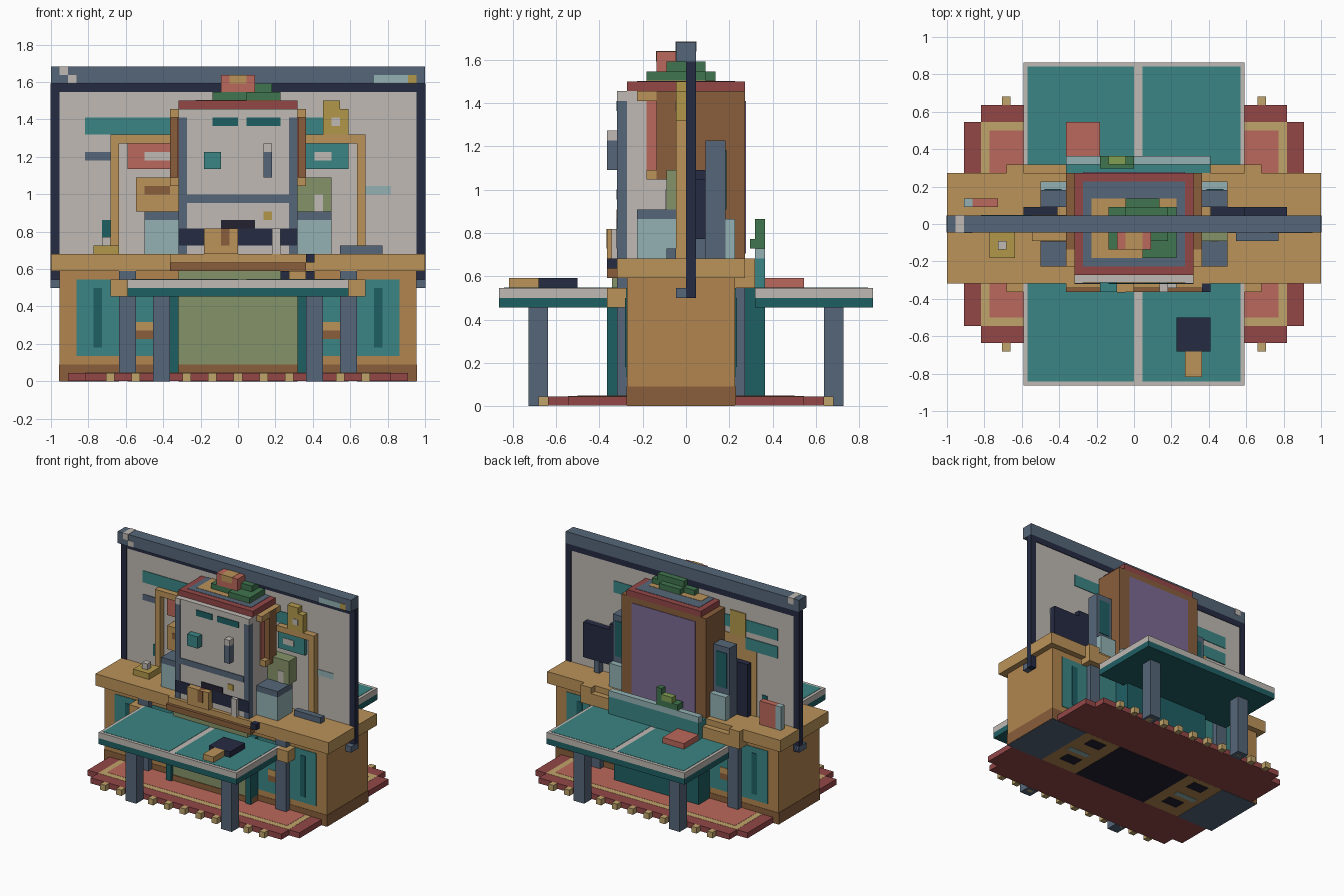
import bpy, bmesh

if "Cube" in bpy.data.objects:
    bpy.data.objects.remove(bpy.data.objects["Cube"])

U = 1 / 22          # one block of the grid the model is built on
E = 0.08            # thin inlay thickness in blocks
COL = dict(
    white=(190, 184, 178), navy=(42, 47, 68), steel=(86, 102, 120), tan=(186, 146, 90),
    wood=(176, 132, 80), brown=(136, 94, 62), gold=(176, 150, 76), teal=(62, 132, 132),
    dteal=(36, 96, 100), ice=(146, 176, 178), olive=(132, 146, 104), red=(146, 72, 72),
    salmon=(186, 104, 92), green=(66, 116, 80), lime=(128, 158, 84), purple=(124, 106, 146),
    dark=(40, 38, 52), straw=(190, 162, 106))
mats = {}


def mat(c):
    if c not in mats:
        m = bpy.data.materials.new(c + "_paint")
        m.diffuse_color = [(v / 255) ** 2.2 for v in COL[c]] + [1]
        m.use_nodes = True
        m.node_tree.nodes["Principled BSDF"].inputs["Base Color"].default_value = m.diffuse_color
        mats[c] = m
    return mats[c]


def box(name, c, x, y, z, mx=False, my=False):
    """One object of one box; mx / my add mirrored copies across x / y."""
    bm = bmesh.new()
    for sx in ((1, -1) if mx else (1,)):
        for sy in ((1, -1) if my else (1,)):
            vs = bmesh.ops.create_cube(bm, size=1)["verts"]
            for v in vs:
                v.co = (sx * (sum(x) / 2 + v.co.x * (x[1] - x[0])) * U,
                        sy * (sum(y) / 2 + v.co.y * (y[1] - y[0])) * U,
                        (sum(z) / 2 + v.co.z * (z[1] - z[0])) * U)
    me = bpy.data.meshes.new(name)
    bm.to_mesh(me)
    bm.free()
    me.materials.append(mat(c))
    ob = bpy.data.objects.new(name, me)
    bpy.context.collection.objects.link(ob)
    return ob


def front(name, c, x, z, y=-7, t=E, mx=False):
    """Inlay plate on a surface facing the front at depth y."""
    box(name, c, x, (y - t, y + .02), z, mx)


# carpet
box("carpet_wide", "red", (-20, 20), (-12, 12), (.05, 1))
box("carpet_long", "red", (-18, 18), (-14, 14), (.05, 1))
box("carpet_border", "straw", (-18, 18), (-12, 12), (.9, 1.03))
box("carpet_field", "salmon", (-17, 17), (-11, 11), (.9, 1.06))
for i in range(-5, 6):
    box("carpet_fringe", "straw", (i * 3 - .5, i * 3 + .5), (14, 15), (0, 1), my=True)
box("underside_centre", "dark", (-7, 7), (-6, 5), (0, .06))
box("underside_end", "steel", (14, 21), (-6, 5), (-.0, .04), mx=True)
box("underside_strip", "ice", (9, 13), (-1, 0), (0, .05), mx=True)
box("underside_slot", "dark", (9, 12), (2, 4), (0, .05), mx=True, my=True)

# desk body, plinth and counter
box("desk_body", "wood", (-21, 21), (-6, 5), (.04, 13))
box("desk_plinth", "brown", (-21.06, 21.06), (-6.06, 5.06), (.05, 2))
box("counter", "tan", (-22, 22), (-7, 6), (13, 15))
box("counter_bracket", "tan", (13, 15), (-8, -6), (10, 12), mx=True)
box("counter_bracket_back", "tan", (13, 15), (5, 7), (12, 15), mx=True)
box("counter_back_ledge", "tan", (-14, 14), (5, 7), (12, 14))
for y0, s in ((-6, -1), (5, 1)):
    y = sorted((y0 - s * .02, y0 + s * .1))
    box("desk_panel", "teal", (8, 19), y, (3, 12), mx=True)
    y = sorted((y0, y0 + s * .18))
    box("panel_groove", "dteal", (16, 17), y, (4, 11), mx=True)
    box("panel_rail", "tan", (10, 12), y, (6, 7), mx=True)
    box("panel_rail_low", "brown", (10, 12), y, (5, 6), mx=True)
    y = sorted((y0, y0 + s))
    box("desk_post", "steel", (12, 14), y, (1, 13), mx=True)

# centre pedestal front and back
box("pedestal_front", "olive", (-7, 7), (-7.5, -6), (2, 13))
box("pedestal_edge", "dteal", (7, 8), (-8, -6), (1, 12), mx=True)
box("pedestal_foot", "brown", (-8, 8), (-7.6, -6), (.05, 2))
box("pedestal_back", "dteal", (-8, 8), (5, 8), (1, 12))
box("front_shelf", "brown", (-8, 8), (-8, -7), (13, 14))
box("front_shelf_lip", "tan", (-8, 8), (-7.5, -6.9), (14, 15))
box("shelf_latch", "navy", (8, 9), (-8, -7), (14, 15))
box("back_guard", "ice", (-8, 9), (7, 8), (15, 16))
box("back_guard_body", "teal", (-8, 9), (6, 8), (12, 15))
box("back_plant", "green", (-4, 0), (6.5, 8), (16, 17))
box("back_plant_top", "lime", (-3, -1), (7, 8), (17, 18))
box("back_plant_leaf", "green", (-1, 0), (7, 8), (17, 19))

# wing tables, front and back
box("table_slab", "dteal", (-13, 13), (7, 19), (10, 11), my=True)
box("table_rim", "white", (-13, 13), (7, 19), (11, 12), my=True)
box("table_top_left", "teal", (-12.5, 0), (7, 18.5), (11.5, 12.05), my=True)
box("table_top_right", "teal", (1, 12.5), (7, 18.5), (11.5, 12.05), my=True)
box("table_leg", "steel", (8, 10), (14, 16), (0, 10), mx=True, my=True)
box("table_tablet", "navy", (5, 9), (-15, -11), (12, 13))
box("table_tablet_handle", "tan", (6, 8), (-18, -15), (12, 13))
box("table_book", "salmon", (-8, -4), (8, 12), (12, 13))

# screen: beam, posts, panel
box("screen_beam", "steel", (-22, 22), (-1, 1), (35, 37))
box("screen_header", "navy", (-21, 21), (0, 1), (34, 35))
box("screen_post", "navy", (21, 22.05), (0, 1), (11, 35), mx=True)
box("screen_foot", "steel", (21, 22.05), (-1, 1), (11, 12), mx=True)
box("screen_panel", "white", (-21, 21), (.1, .9), (15, 34))
box("beam_light_high", "white", (-21, -20), (-1.06, 1.06), (36, 37.04))
box("beam_light_low", "white", (-20, -19), (-1.06, 0), (35, 36))
box("beam_gauge", "ice", (16, 20), (-1.06, 0), (35, 36))
box("beam_gauge_end", "gold", (20, 21), (-1.06, 0), (35, 36))

# pictures on the screen, seen on both faces
thru = (0, 1)
box("screen_stripe", "teal", (7, 18), thru, (29, 31)).scale.x = -1
box("screen_stripe_right", "teal", (7, 13), thru, (29, 31))
box("screen_dash_left", "steel", (-18, -15), thru, (26, 27))
box("screen_dash_right", "ice", (15, 18), thru, (22, 23))
box("screen_mark", "dteal", (-16, -15), thru, (17, 19))
box("screen_stripe_back", "teal", (-18, -12), (.5, 1.05), (26, 28))
box("arch_back", "tan", (-14, -8), (.5, 1.04), (15, 28))
box("arch_back_tip", "gold", (-12, -9), (.5, 1.06), (28, 32))
box("arch_post", "tan", (14, 15), (-1, 0.1), (15, 29), mx=True)
box("arch_top", "tan", (8, 15), (-1, 0.1), (28, 29), mx=True)
box("arch_finial", "gold", (10, 13), (-1, 0.1), (29, 32))
box("arch_finial_top", "gold", (10, 12), (-1, 0.1), (32, 33))
box("arch_finial_gem", "white", (11, 12), (-1.08, 0), (30, 31))
box("sign_bars", "salmon", (-13, -8), (-.6, .1), (25, 28))
box("sign_gap", "white", (-11, -8), (-.7, 0), (26, 27))
box("sign_teal", "teal", (8, 13), (-.6, .1), (25, 28))
box("sign_teal_gap", "white", (9, 11), (-.7, 0), (26, 27))
box("shelf_crate", "tan", (-12, -7), (-2, 0), (20, 24))
box("shelf_crate_label", "brown", (-11, -8), (-2.08, 0), (22, 23))
box("shelf_box", "olive", (7, 11), (-2, 0), (20, 24))
box("shelf_box_label", "white", (9, 10), (-2.08, 0), (20, 22))

# main cabinet
box("cabinet_core", "white", (-7, 7), (-6, 1), (15, 32))
box("cabinet_face", "white", (-6, 6), (-6.9, -5.5), (15, 32))
box("cabinet_pillar", "steel", (6, 7), (-7, -5), (15, 31), mx=True)
box("pillar_cap", "white", (6, 7), (-7, -5), (31, 32), mx=True)
box("cabinet_rear", "brown", (-8, 8), (.5, 6), (14, 32))
box("cabinet_back_panel", "purple", (-6, 6), (5.9, 6.1), (15.5, 31))
box("side_bracket_post", "brown", (7, 8), (-3, -1), (23, 32), mx=True)
box("side_bracket_arm", "tan", (7, 8), (-5, 0), (31, 32), mx=True)
box("side_bracket_low", "tan", (7, 8), (-4, 0), (23, 24), mx=True)
box("side_stripe", "salmon", (6.9, 7.1), (-4, -2), (24, 32), mx=True)
box("roof", "red", (-7, 7), (-6, 6), (32, 33))
box("roof_inset", "steel", (-6, 6), (-5, 5), (32.5, 33.05))
box("roof_deck", "tan", (-5, 5), (-4, 3), (32.5, 33.1))

# cabinet face details
for n, c, x, z in (("slot_left", "dteal", (-3, 0), (30, 31)), ("slot_right", "dteal", (1, 5), (30, 31)),
                   ("face_band", "steel", (-6, 6), (21, 22)), ("hatch_lintel", "dark", (-2, 2), (18, 19)),
                   ("hatch_strip", "navy", (-7, 7), (16, 18)), ("hatch_light", "white", (4, 5), (15, 18)),
                   ("face_button", "gold", (3, 4), (19, 20))):
    front(n, c, x, z, y=-6.95, t=.1 if n != "hatch_light" else .6)
box("face_lamp", "teal", (-4, -2), (-8, -6.9), (25, 27))
box("face_handle", "steel", (3, 4), (-8, -6.9), (24, 27))
box("handle_tip", "white", (3, 4), (-8, -6.9), (27, 28))
box("ticket_box", "tan", (-4, 0), (-8, -6.9), (15, 18))
box("ticket_slot", "brown", (-2, -1), (-8.08, -7), (16, 18))

# rooftop plant and pot
box("roof_leaf_base", "green", (-3, 5), (-3, 2), (33, 34))
box("roof_leaf_tip", "green", (-1, 3), (2, 3), (33, 34))
box("roof_leaf_low", "green", (1, 5), (-4, -3), (33, 34))
box("roof_leaf_mid", "green", (-1, 4), (-2, 2), (34, 35))
box("roof_leaf_light", "lime", (-1, 2), (0, 1), (35, 35.1))
box("roof_pot", "salmon", (-2, 2), (-3, -1), (34, 36))
box("roof_pot_lid", "tan", (-1, 1), (-3.06, -1), (35, 36.05))

# tanks and towers at both sides
box("tank", "ice", (7, 11), (-5, -1), (15, 19), mx=True)
box("tank_lid", "steel", (7, 11), (-5, -1), (19, 20), mx=True)
box("rear_tank", "ice", (8, 11), (4, 5), (15, 19), mx=True)
box("tower", "steel", (8, 11), (2, 4), (15, 27), mx=True)
box("tower_back", "navy", (9, 13), (1, 2), (15, 24), mx=True)
box("tower_screen", "dteal", (8.5, 10.5), (3.9, 4.1), (20, 26), mx=True)

# items on the counter
box("bell_base", "gold", (-17, -14), (-4, -1), (15, 16))
box("bell_top", "white", (-16, -15), (-3, -2), (16, 17))
box("counter_slab", "steel", (12, 17), (-2, -1), (15, 16))
box("counter_monitor", "navy", (13, 18), (1, 2), (17, 23))
box("monitor_stand", "steel", (15, 16), (1, 2), (15, 17))
box("counter_sign", "salmon", (-19, -16), (2, 3), (15, 19))
box("counter_sign_side", "ice", (-20, -19), (2, 3), (15, 19))
